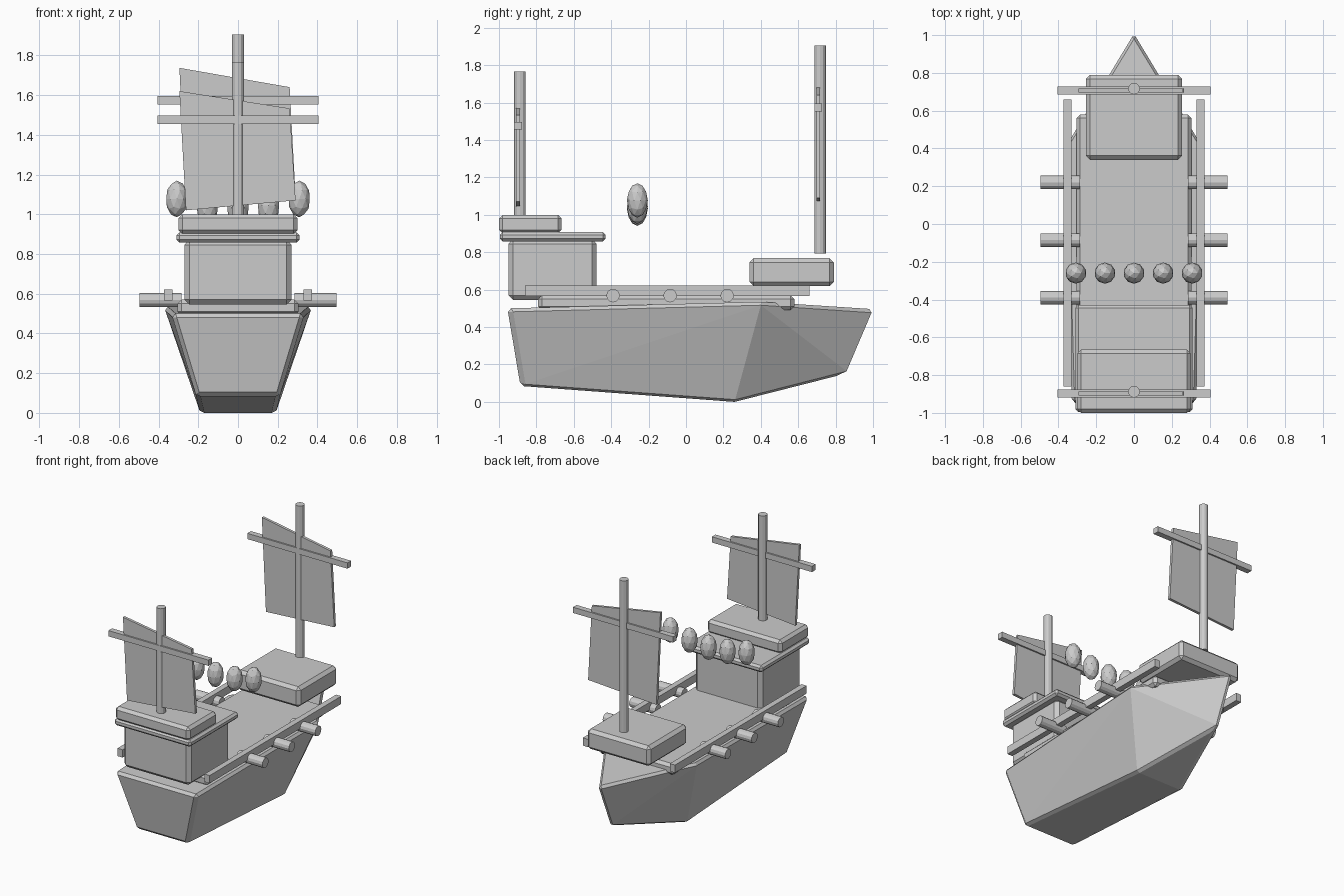
import bpy, bmesh, math

if "Cube" in bpy.data.objects:
    bpy.data.objects.remove(bpy.data.objects["Cube"])


def finish(name, bm, bevel=0):
    mesh = bpy.data.meshes.new(name)
    bmesh.ops.recalc_face_normals(bm, faces=bm.faces)
    bm.to_mesh(mesh)
    bm.free()
    ob = bpy.data.objects.new(name, mesh)
    bpy.context.collection.objects.link(ob)
    if bevel:
        mod = ob.modifiers.new("bevel", 'BEVEL')
        mod.width = bevel
        mod.segments = 1
        mod.limit_method = 'ANGLE'
        mod.angle_limit = math.radians(30)
    return ob


def box(name, x, y, z, bevel=0):
    """Box from (min, max) ranges."""
    bm = bmesh.new()
    bmesh.ops.create_cube(bm, size=1)
    for v in bm.verts:
        v.co = [(r[0] + r[1]) / 2 + c * (r[1] - r[0]) for r, c in zip((x, y, z), v.co)]
    return finish(name, bm, bevel)


def rod(name, loc, radius, length, rot=(0, 0, 0)):
    bpy.ops.mesh.primitive_cylinder_add(vertices=12, radius=radius, depth=length,
                                        location=loc, rotation=rot)
    bpy.context.object.name = name


# Hull: stern, midship and bow points wrapped in a convex shell
bm = bmesh.new()
half = [(0.335, -0.955, 0.50), (0.21, -0.885, 0.085), (0.375, 0.40, 0.535),
        (0.19, 0.26, 0.0)]
for s in (-1, 1):
    for x, y, z in half:
        bm.verts.new((s * x, y, z))
bm.verts.new((0, 1.015, 0.495))
bm.verts.new((0, 0.87, 0.155))
bmesh.ops.convex_hull(bm, input=bm.verts)
bmesh.ops.dissolve_limit(bm, angle_limit=0.01, verts=bm.verts, edges=bm.edges)
finish("hull", bm, 0.02)

# Deck and cabins
box("deck", (-0.305, 0.305), (-0.79, 0.58), (0.49, 0.57), 0.02)
box("stern_cabin", (-0.27, 0.27), (-0.95, -0.478), (0.545, 0.87), 0.025)
box("stern_roof", (-0.31, 0.31), (-0.995, -0.43), (0.858, 0.908), 0.015)
box("stern_upper_deck", (-0.3, 0.3), (-1.0, -0.665), (0.90, 1.0), 0.02)
box("bow_platform", (-0.255, 0.255), (0.34, 0.79), (0.62, 0.768), 0.022)

# Rails and cannons on both sides
for side, s in (("left", -1), ("right", 1)):
    box(side + "_rail", (s * 0.352 - 0.021, s * 0.352 + 0.021), (-0.86, 0.66), (0.565, 0.622))
    for i, y in enumerate((-0.39, -0.085, 0.22)):
        rod(f"{side}_cannon_{i}", (s * 0.39, y, 0.568), 0.036, 0.21, (0, math.pi / 2, 0))


# Masts with yard and slanted sail
def rig(name, y, z0, z1, yard_z, sail):
    rod(name + "_mast", (0, y, (z0 + z1) / 2), 0.031, z1 - z0)
    yy = y - 0.01
    box(name + "_yard", (-0.405, 0.405), (yy - 0.021, yy + 0.021),
        (yard_z - 0.021, yard_z + 0.021))
    bm = bmesh.new()
    f = bm.faces.new([bm.verts.new((x, yy - 0.01, z)) for x, z in sail])
    out = bmesh.ops.extrude_face_region(bm, geom=[f], use_keep_orig=True)["geom"]
    bmesh.ops.translate(bm, vec=(0, 0.02, 0),
                        verts=[g for g in out if isinstance(g, bmesh.types.BMVert)])
    finish(name + "_sail", bm)


rig("stern", -0.888, 0.98, 1.767, 1.476,
    [(-0.295, 1.62), (0.26, 1.533), (0.29, 1.07), (-0.262, 1.02)])
rig("bow", 0.717, 0.793, 1.905, 1.574,
    [(-0.295, 1.737), (0.26, 1.64), (0.29, 1.09), (-0.262, 1.055)])

# Sagging row of lanterns above the deck
for i in range(-2, 3):
    bpy.ops.mesh.primitive_ico_sphere_add(subdivisions=2, radius=1,
                                          location=(i * 0.154, -0.26, 1.033 + 0.011 * i * i))
    bpy.context.object.name = f"lantern_{i + 2}"
    bpy.context.object.scale = (0.056, 0.056, 0.092)
